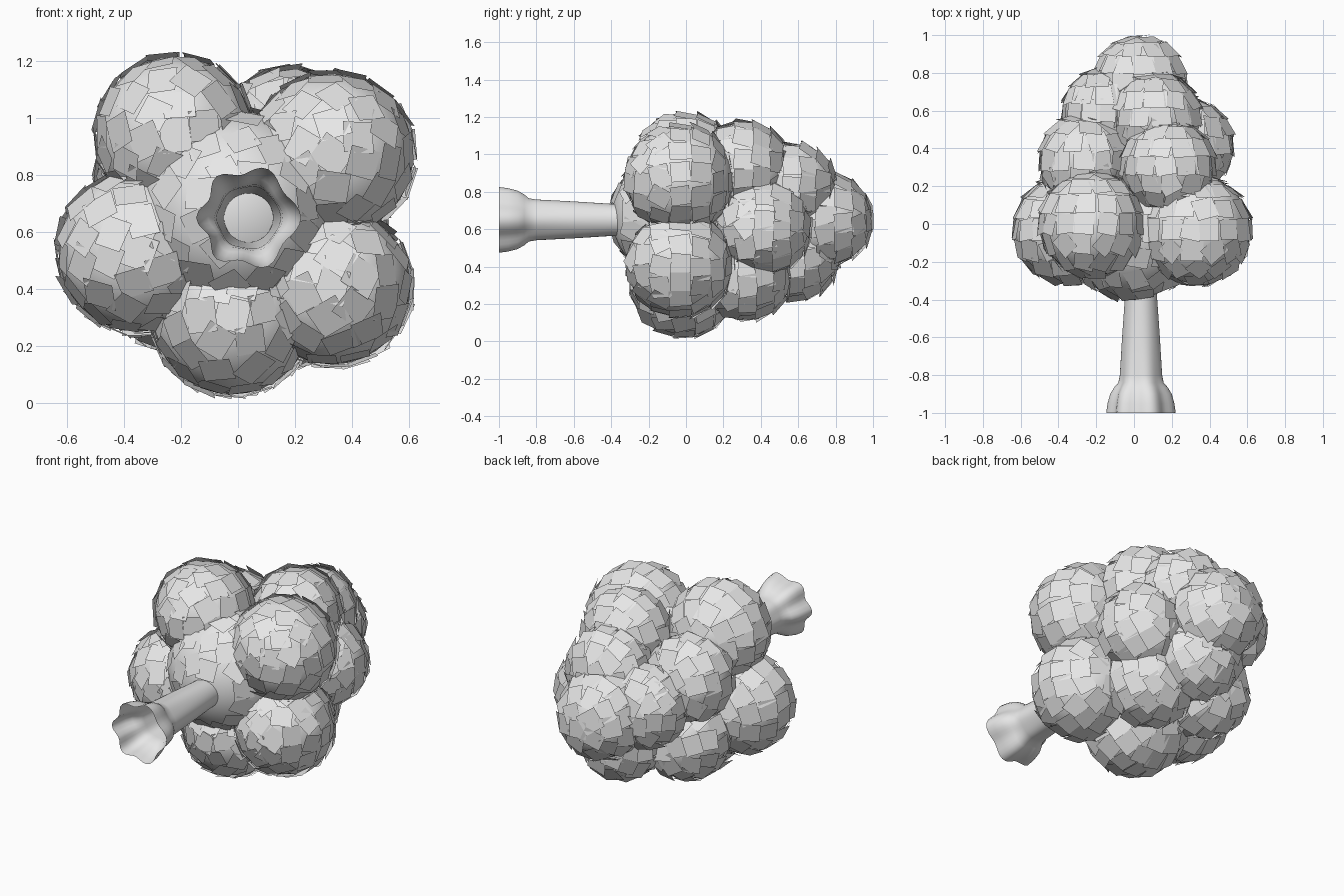
import bpy, bmesh, math, random
from mathutils import Vector, Matrix

random.seed(7)
if "Cube" in bpy.data.objects:
    bpy.data.objects.remove(bpy.data.objects["Cube"])

grey = bpy.data.materials.new("light_grey")
grey.use_nodes = True
grey.diffuse_color = (0.8, 0.8, 0.8, 1)
grey.node_tree.nodes["Principled BSDF"].inputs["Base Color"].default_value = (0.8, 0.8, 0.8, 1)


def finish(bm, name, smooth):
    mesh = bpy.data.meshes.new(name)
    bm.to_mesh(mesh)
    bm.free()
    mesh.materials.append(grey)
    for face in mesh.polygons:
        face.use_smooth = smooth
    obj = bpy.data.objects.new(name, mesh)
    bpy.context.collection.objects.link(obj)
    return obj


# Foliage clumps: x, y, z, radius
CLUMPS = [
    (-0.01, -0.04, 0.67, 0.355),    # core above the trunk
    (-0.22, 0.0, 0.94, 0.275),      # lowest tier
    (0.33, -0.03, 0.87, 0.285),
    (-0.35, -0.03, 0.53, 0.28),
    (-0.02, -0.01, 0.31, 0.28),
    (0.33, -0.03, 0.41, 0.275),
    (0.18, 0.31, 0.93, 0.24),       # second tier
    (0.28, 0.42, 0.61, 0.24),
    (-0.26, 0.34, 0.79, 0.235),
    (-0.23, 0.33, 0.43, 0.235),
    (0.15, 0.33, 0.36, 0.235),
    (0.12, 0.57, 0.83, 0.225),      # third tier
    (-0.15, 0.60, 0.69, 0.22),
    (0.02, 0.59, 0.45, 0.22),
    (0.03, 0.75, 0.65, 0.24),       # tip
]
AXIS_X, AXIS_Z = 0.037, 0.65
DOWN = Vector((0, -1, 0))


def hidden(p, own):
    """True where a leaf would be buried in another clump or in the trunk."""
    if p.y < -0.3 and math.hypot(p.x - AXIS_X, p.z - AXIS_Z) < 0.12:
        return True
    return any((p - Vector(c[:3])).length < c[3] - 0.035
               for c in CLUMPS if c is not own)


def add_leaf(bm, centre, normal, width, length):
    """A flat shingle whose trunk-side edge lifts off the clump."""
    along = DOWN - normal * DOWN.dot(normal)
    if along.length < 0.05:
        along = Vector((1, 0, 0))
    along.normalize()
    spread = 0.45 if normal.y < -0.3 else 0.12
    along.rotate(Matrix.Rotation(random.gauss(0, spread), 3, normal))
    side = normal.cross(along)
    lift = random.uniform(0.004, 0.022)
    roll = random.uniform(-0.005, 0.005)
    corners = []
    for s, t in ((-1, -1), (1, -1), (1, 1), (-1, 1)):
        corners.append(bm.verts.new(centre + side * s * width + along * t * length
                                    + normal * (0.005 + t * lift / 2 + s * roll)))
    face = bm.faces.new(corners)
    face.normal_update()
    if face.normal.dot(normal) < 0:
        face.normal_flip()


# Round clumps
bm = bmesh.new()
for x, y, z, r in CLUMPS:
    place = Matrix.Translation((x, y, z)) @ Matrix.Rotation(math.pi / 2, 4, 'X')
    bmesh.ops.create_uvsphere(bm, u_segments=32, v_segments=20, radius=r, matrix=place)
finish(bm, "foliage_clumps", True)

# Leaves in rings around each clump
bm = bmesh.new()
for clump in CLUMPS:
    r = clump[3]
    rows = 8
    for i in range(rows + 1):
        lat = math.pi * i / rows
        ring = r * math.sin(lat)
        count = max(1, round(math.tau * ring / 0.11))
        phase = random.random()
        for k in range(count):
            a = math.tau * (k + phase + random.uniform(-0.15, 0.15)) / count
            n = Vector((math.sin(lat) * math.cos(a), math.cos(lat),
                        math.sin(lat) * math.sin(a)))
            p = Vector(clump[:3]) + n * r
            if not hidden(p, clump):
                add_leaf(bm, p, n, random.uniform(0.05, 0.062), random.uniform(0.05, 0.062))
finish(bm, "leaves", False)

# Open trunk with a lobed root flare: y, radius, lobe depth
PROFILE = [(-1.0, 0.168, 0.016), (-0.95, 0.162, 0.015), (-0.9, 0.150, 0.013),
           (-0.865, 0.132, 0.01), (-0.84, 0.115, 0.005), (-0.8, 0.109, 0.003),
           (-0.6, 0.099, 0.001), (-0.4, 0.086, 0), (-0.32, 0.085, 0)]
SIDES = 48
bm = bmesh.new()
rings = []
for y, radius, lobe in PROFILE:
    ring = []
    for k in range(SIDES):
        a = math.tau * k / SIDES
        rr = radius + lobe * math.cos(6 * (a - 0.18 * math.sin(a)))
        ring.append(bm.verts.new((AXIS_X + rr * math.cos(a), y, AXIS_Z + rr * math.sin(a))))
    rings.append(ring)
for low, high in zip(rings, rings[1:]):
    for k in range(SIDES):
        j = (k + 1) % SIDES
        bm.faces.new((low[k], high[k], high[j], low[j]))
bmesh.ops.recalc_face_normals(bm, faces=bm.faces)
finish(bm, "trunk", True)
